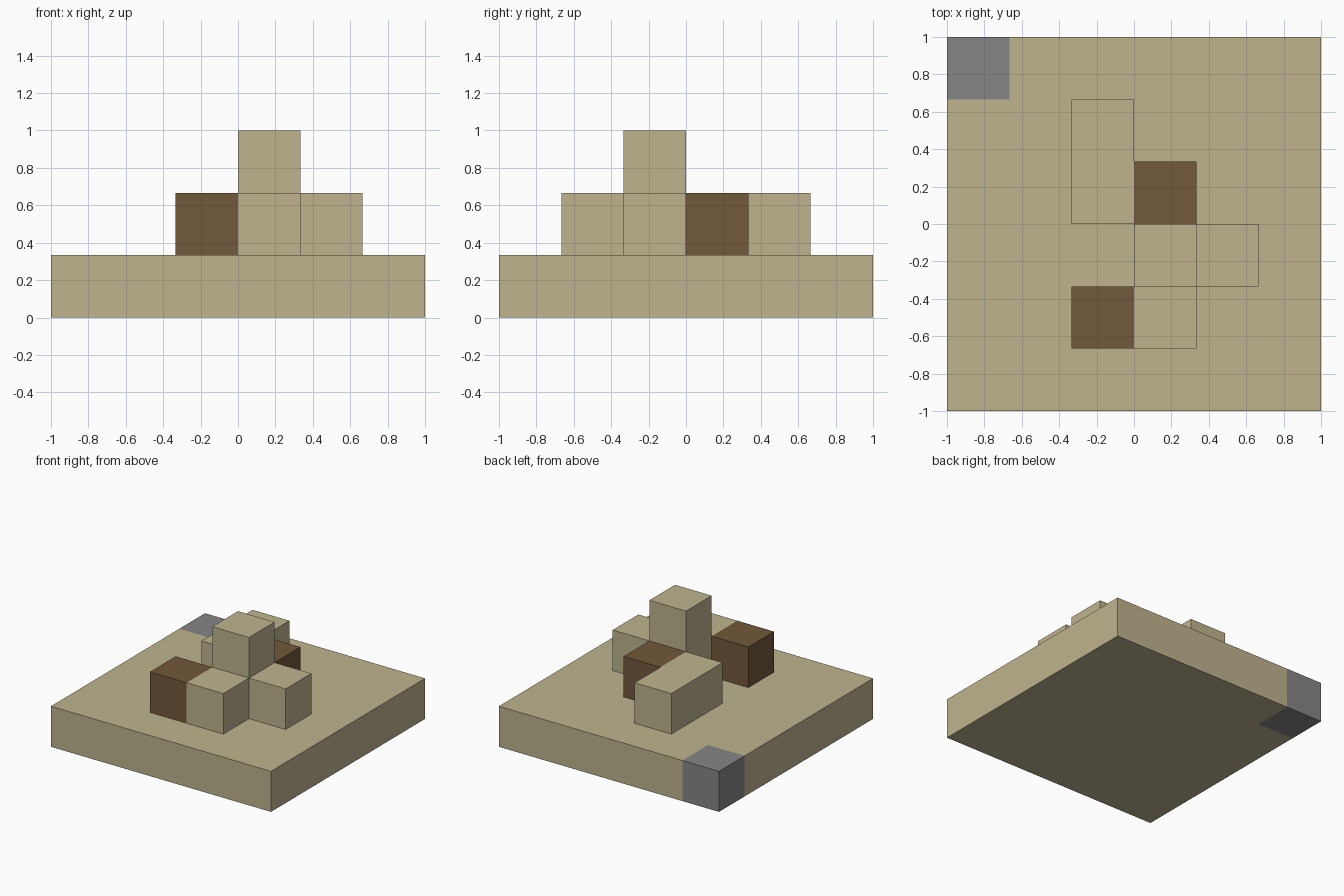
import bpy, bmesh
from mathutils import Vector

old = bpy.data.objects.get("Cube")
if old:
    bpy.data.objects.remove(old, do_unlink=True)

U = 1 / 3  # edge of one cubic block


def material(name, colour):
    m = bpy.data.materials.new(name)
    m.use_nodes = True
    m.diffuse_color = (*colour, 1)
    bsdf = m.node_tree.nodes["Principled BSDF"]
    bsdf.inputs["Base Color"].default_value = (*colour, 1)
    bsdf.inputs["Roughness"].default_value = 0.9
    return m


sand = material("sand", (0.52, 0.455, 0.275))
brown = material("brown", (0.17, 0.098, 0.044))
grey = material("grey", (0.24, 0.24, 0.245))


def box(name, corner, size, mats, cuts=(), rule=None):
    """Box given by its lowest corner and size, both counted in blocks."""
    bm = bmesh.new()
    bmesh.ops.create_cube(bm, size=1)
    for v in bm.verts:
        v.co = [(c + s * (p + 0.5)) * U for c, s, p in zip(corner, size, v.co)]
    for point, normal in cuts:
        bmesh.ops.bisect_plane(bm, geom=bm.verts[:] + bm.edges[:] + bm.faces[:],
                               plane_co=Vector(point) * U, plane_no=normal)
    if rule:
        for f in bm.faces:
            f.material_index = int(rule(f.calc_center_median() / U))
    bmesh.ops.recalc_face_normals(bm, faces=bm.faces)
    mesh = bpy.data.meshes.new(name)
    bm.to_mesh(mesh)
    bm.free()
    for m in mats:
        mesh.materials.append(m)
    obj = bpy.data.objects.new(name, mesh)
    bpy.context.collection.objects.link(obj)
    return obj


# Square base slab with one grey corner block
box("base_slab", (-3, -3, 0), (6, 6, 1), (sand, grey),
    cuts=(((-2, 0, 0), (1, 0, 0)), ((0, 2, 0), (0, 1, 0))),
    rule=lambda c: c.x < -2 and c.y > 2)

# Sand blocks on the slab
box("tower", (0, -1, 1), (1, 1, 2), [sand])
box("left_block", (1, -1, 1), (1, 1, 1), [sand])
box("front_block", (0, -2, 1), (1, 1, 1), [sand])
box("back_long_block", (-1, 0, 1), (1, 2, 1), [sand])

# Brown blocks on the slab
box("front_brown_block", (-1, -2, 1), (1, 1, 1), [brown])
box("back_brown_block", (0, 0, 1), (1, 1, 1), [brown])
